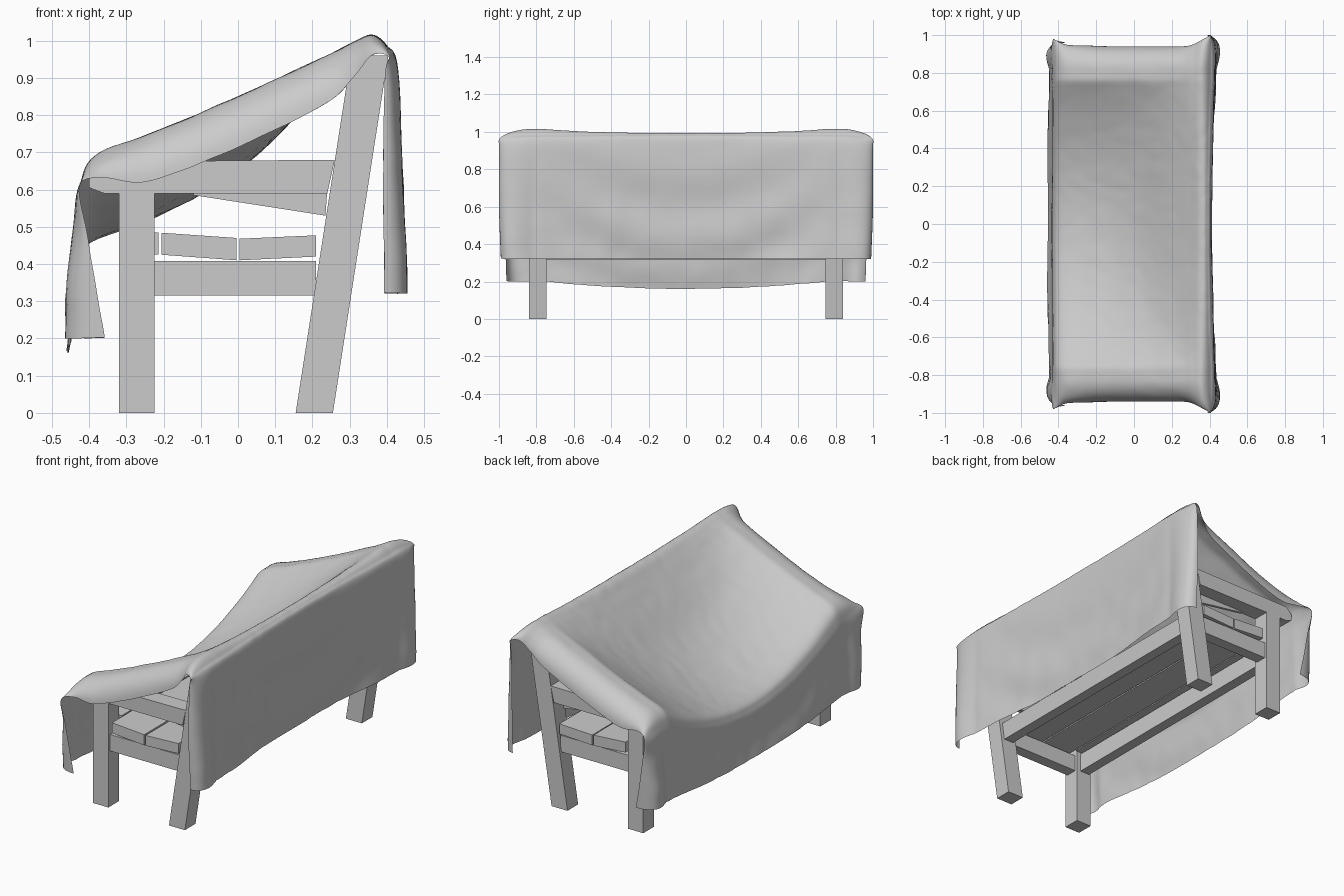
import bpy, bmesh, math
from mathutils import Vector, noise

if "Cube" in bpy.data.objects:
    bpy.data.objects.remove(bpy.data.objects["Cube"])


def prism(name, pts, y0, y1):
    """Extrude an x-z outline along y."""
    bm = bmesh.new()
    f = bm.faces.new([bm.verts.new((x, y0, z)) for x, z in pts])
    ext = bmesh.ops.extrude_face_region(bm, geom=[f])
    for v in ext["geom"]:
        if isinstance(v, bmesh.types.BMVert):
            v.co.y = y1
    bmesh.ops.recalc_face_normals(bm, faces=bm.faces)
    me = bpy.data.meshes.new(name)
    bm.to_mesh(me)
    bm.free()
    ob = bpy.data.objects.new(name, me)
    bpy.context.collection.objects.link(ob)
    return ob


def rect(x0, x1, z0, z1):
    return [(x0, z0), (x1, z0), (x1, z1), (x0, z1)]


def lean(z0, z1, d0, d1):
    """Board outline following the slanted back posts."""
    fx = lambda z: 0.155 + 0.155 * z
    return [(fx(z0) + d0, z0), (fx(z0) + d1, z0), (fx(z1) + d1, z1), (fx(z1) + d0, z1)]


# Bench ends: legs, slanted posts, arms and end rails
for s, side in ((-1, "near"), (1, "far")):
    prism("front_leg_" + side, rect(-0.32, -0.225, 0, 0.59), s * 0.745, s * 0.84)
    prism("back_post_" + side, lean(0, 0.96, 0, 0.10), s * 0.745, s * 0.84)
    prism("arm_" + side, [(-0.40, 0.605), (-0.36, 0.59), (0.24, 0.59), (0.26, 0.68), (-0.365, 0.675), (-0.40, 0.64)],
          s * 0.745, s * 0.84)
    prism("arm_brace_" + side, [(-0.12, 0.585), (0.235, 0.53), (0.24, 0.60), (-0.12, 0.60)],
          s * 0.745, s * 0.76)
    prism("end_rail_" + side, rect(-0.23, 0.21, 0.315, 0.408), s * 0.76, s * 0.825)

# Long rails under the seat
prism("front_rail", rect(-0.31, -0.25, 0.315, 0.42), -0.75, 0.75)
prism("back_rail", lean(0.315, 0.408, 0.02, 0.08), -0.75, 0.75)

# Seat boards, slightly dished
prism("seat_board_front", rect(-0.32, -0.213, 0.425, 0.485), -0.74, 0.74)
prism("seat_board_middle", [(-0.206, 0.425), (-0.004, 0.41), (-0.004, 0.47), (-0.206, 0.484)], -0.835, 0.835)
prism("seat_board_back", [(0.004, 0.41), (0.21, 0.42), (0.21, 0.477), (0.004, 0.468)], -0.835, 0.835)

# Backrest boards and top rail
for i in range(2):
    z = 0.58 + i * 0.14
    prism("back_board_%d" % i, lean(z, z + 0.11, 0.03, 0.07), -0.75, 0.75)
prism("top_rail", lean(0.86, 0.94, 0.02, 0.085), -0.75, 0.75)

# Cloth profiles from front hem to back hem: middle, over the arm, and free end
MID = [(-.455, .16), (-.445, .26), (-.435, .35), (-.425, .415), (-.39, .46), (-.25, .512), (-.1, .585),
       (.05, .69), (.19, .83), (.29, .932), (.345, .985), (.385, .985), (.41, .92), (.405, .6), (.40, .32)]
ARM = [(-.45, .20), (-.445, .35), (-.435, .5), (-.425, .61), (-.385, .69), (-.25, .745), (-.1, .805),
       (.1, .895), (.25, .965), (.31, .995), (.36, 1.015), (.40, .985), (.428, .92), (.43, .6), (.435, .32)]
END = [(-.36, .96, .2), (-.385, .965, .35), (-.405, .97, .48), (-.425, .98, .61), (-.36, .95, .63),
       (-.25, .945, .62), (-.1, .94, .67), (.1, .94, .76), (.25, .94, .84), (.31, .95, .90),
       (.36, .975, .96), (.405, 1.0, .955), (.395, 1.0, .9), (.39, 1.0, .6), (.395, .99, .32)]


def curve(pts, t):
    """Catmull-Rom sample of a profile."""
    n = len(pts)
    i = min(int(t), n - 2)
    f = t - i
    p = [Vector(pts[min(max(k, 0), n - 1)]) for k in (i - 1, i, i + 1, i + 2)]
    return 0.5 * (2 * p[1] + (p[2] - p[0]) * f + (2 * p[0] - 5 * p[1] + 4 * p[2] - p[3]) * f * f
                  + (3 * p[1] - p[0] - 3 * p[2] + p[3]) * f ** 3)


def cloth_point(t, v):
    a, m, e = curve(ARM, t), curve(MID, t), curve(END, t)
    y, s = abs(v), (1 if v >= 0 else -1)
    hang_front = max(0.0, min(1.0, (3.2 - t) / 2.5))
    hang_back = max(0.0, min(1.0, (t - 11.5) / 2))
    if y <= 0.82:
        w = 1 - min(y / 0.76, 1) ** 2
        x, z, yy = a.x + (m.x - a.x) * w, a.y + (m.y - a.y) * w, y
        # curved swag folds between the ends of both hanging sheets
        swag = math.sin((z - 0.55 * y * y) * 18) * 0.009 * max(0, 1 - (y / 0.8) ** 4)
        x += swag * hang_back - 0.6 * swag * hang_front
    else:
        k = (y - 0.82) / 0.18
        q = 1 - math.cos(k * math.pi / 2)
        x, z = a.x + (e.x - a.x) * q, a.y + (e.z - a.y) * q
        yy = 0.82 + (e.y - 0.82) * math.sin(k * math.pi / 2)
        # corner folds
        x += math.sin(k * math.pi) * 0.03 * (hang_back - hang_front)
    p = Vector((x, s * yy, z))
    n = noise.noise(p * 9) * 0.004
    return p + Vector((n * (hang_back + hang_front), 0, abs(n)))


NU, NV = 98, 120
bm = bmesh.new()
grid = [[bm.verts.new(cloth_point(14 * i / NU, -1 + 2 * j / NV)) for j in range(NV + 1)]
        for i in range(NU + 1)]
for i in range(NU):
    for j in range(NV):
        bm.faces.new((grid[i][j], grid[i + 1][j], grid[i + 1][j + 1], grid[i][j + 1]))
bmesh.ops.recalc_face_normals(bm, faces=bm.faces)
if sum(f.normal.z for f in bm.faces) < 0:
    bmesh.ops.reverse_faces(bm, faces=bm.faces)
me = bpy.data.meshes.new("cloth_cover")
bm.to_mesh(me)
bm.free()
for poly in me.polygons:
    poly.use_smooth = True
cloth = bpy.data.objects.new("cloth_cover", me)
bpy.context.collection.objects.link(cloth)
